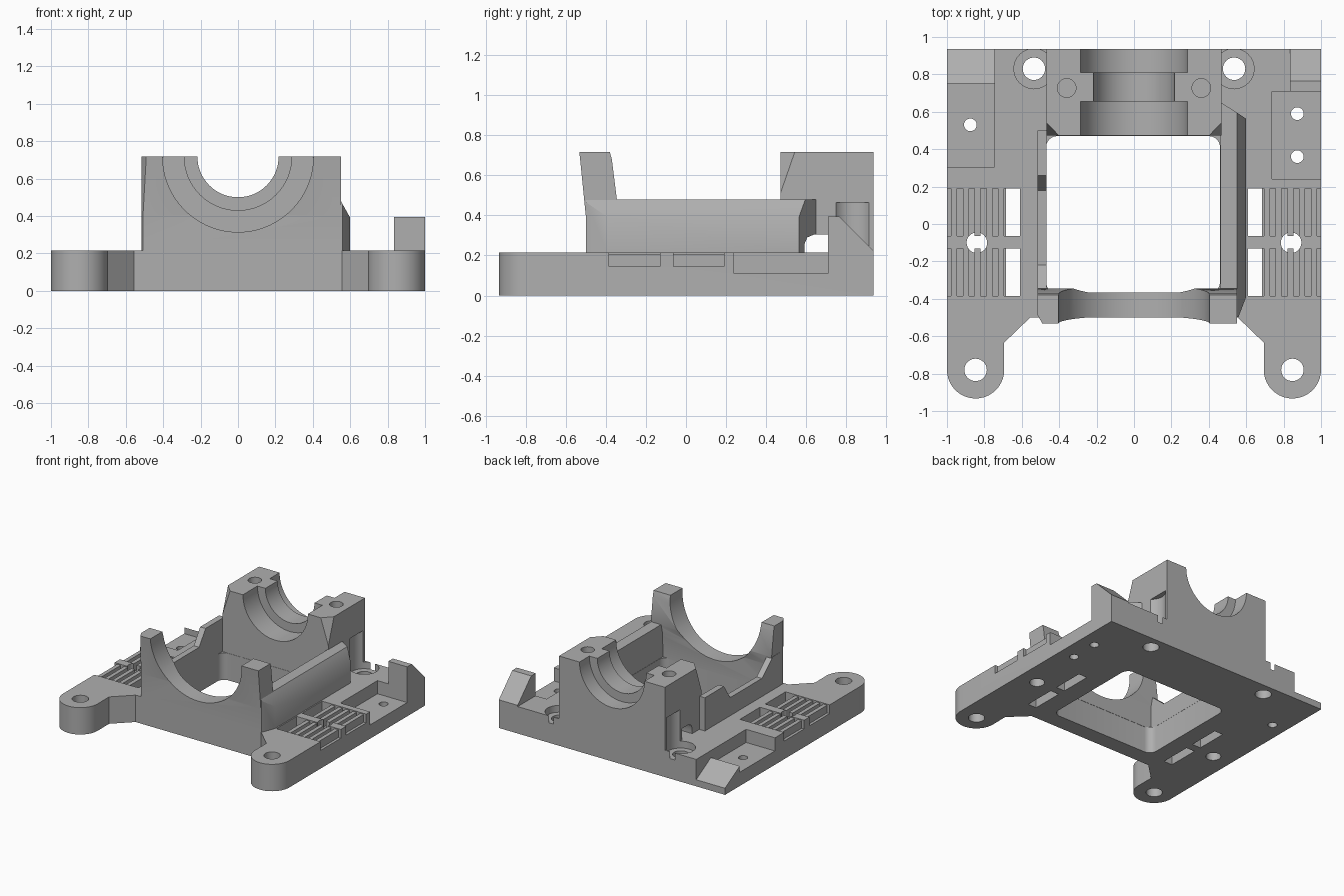
import bpy, math
from mathutils import Vector

cube = bpy.data.objects.get("Cube")
if cube:
    bpy.data.objects.remove(cube, do_unlink=True)

grey = bpy.data.materials.new("matte_grey")
grey.use_nodes = True
grey.diffuse_color = (0.43, 0.43, 0.43, 1)
grey.node_tree.nodes["Principled BSDF"].inputs["Base Color"].default_value = (0.43, 0.43, 0.43, 1)

TOP = 0.215    # plate thickness
SEAT = 0.21    # parts sink slightly into the plate
AXLE = 0.717   # height of the bore centre


def prism(name, pts, axis, lo, hi):
    """Extrude a 2D outline along x (y,z), y (x,z) or z (x,y)."""
    place = {"x": lambda a, b, c: (c, a, b), "y": lambda a, b, c: (a, c, b),
             "z": lambda a, b, c: (a, b, c)}[axis]
    n = len(pts)
    verts = [place(a, b, c) for c in (lo, hi) for a, b in pts]
    faces = [list(range(n)), list(range(n, 2 * n))]
    faces += [[i, (i + 1) % n, (i + 1) % n + n, i + n] for i in range(n)]
    mesh = bpy.data.meshes.new(name)
    mesh.from_pydata(verts, [], faces)
    obj = bpy.data.objects.new(name, mesh)
    bpy.context.collection.objects.link(obj)
    bpy.context.view_layer.objects.active = obj
    bpy.ops.object.select_all(action="DESELECT")
    obj.select_set(True)
    bpy.ops.object.mode_set(mode="EDIT")
    bpy.ops.mesh.select_all(action="SELECT")
    bpy.ops.mesh.normals_make_consistent(inside=False)
    bpy.ops.object.mode_set(mode="OBJECT")
    mesh.materials.append(grey)
    return obj


def box(name, x, y, z):
    return prism(name, [(x[0], y[0]), (x[1], y[0]), (x[1], y[1]), (x[0], y[1])], "z", *z)


def arc(cx, cy, r, start, end, n):
    return [(cx + r * math.cos(math.radians(start + (end - start) * i / n)),
             cy + r * math.sin(math.radians(start + (end - start) * i / n))) for i in range(n + 1)]


def rod(x, y, r, axis, lo, hi, n=32):
    return prism("cutter", arc(x, y, r, 0, 360, n)[:-1], axis, lo, hi)


def cut(obj, cutters):
    """Subtract the cutters, bake the result and remove them."""
    for c in cutters:
        c.hide_render = True
        m = obj.modifiers.new("cut", "BOOLEAN")
        m.operation, m.solver, m.object = "DIFFERENCE", "EXACT", c
    graph = bpy.context.evaluated_depsgraph_get()
    mesh = bpy.data.meshes.new_from_object(obj.evaluated_get(graph))
    obj.modifiers.clear()
    obj.data = mesh
    for c in cutters:
        bpy.data.objects.remove(c, do_unlink=True)
    bpy.context.view_layer.objects.active = obj
    bpy.ops.object.select_all(action="DESELECT")
    obj.select_set(True)
    bpy.ops.object.shade_smooth_by_angle(angle=math.radians(30))


# Base plate with two rounded front feet
half = [(0.555, -0.5), (0.695, -0.635)] + arc(0.847, -0.78, 0.153, 180, 360, 20) + [(1, 0.935)]
outline = half + [(-x, y) for x, y in reversed(half)]
base = prism("base_plate", outline, "z", 0, TOP)

# Central window with rounded corners
window = (arc(0.4, 0.41, 0.06, 0, 90, 6) + arc(-0.41, 0.41, 0.06, 90, 180, 6)
          + arc(-0.41, -0.31, 0.06, 180, 270, 6) + arc(0.4, -0.31, 0.06, 270, 360, 6))
cuts = [prism("cutter", window, "z", -1, 1)]
bays = [(-0.385, -0.13), (-0.063, 0.19)]
for s in (-1, 1):
    # Mounting holes and counterbores
    cuts += [rod(s * 0.847, -0.78, 0.06, "z", -1, 1), rod(s * 0.84, -0.1, 0.055, "z", -1, 1),
             rod(s * 0.535, 0.83, 0.06, "z", -1, 1), rod(s * 0.535, 0.83, 0.107, "z", 0.16, 1)]
    # Strap bays: shallow recess plus a slot through the plate
    for bay in bays:
        cuts += [box("cutter", sorted((s * 0.61, s * 1.1)), bay, (0.145, 1)),
                 box("cutter", sorted((s * 0.61, s * 0.685)), bay, (-1, 0.2))]
# Side pockets, their screw holes and the rear ramp
cuts += [box("cutter", (-1.1, -0.745), (0.305, 0.75), (0.11, 1)),
         box("cutter", (0.737, 1.1), (0.24, 0.708), (0.11, 1)),
         prism("cutter", [(0.749, 0.16), (0.94, 0.05), (0.94, 1), (0.749, 1)], "x", -1.1, -0.745),
         rod(-0.875, 0.53, 0.034, "z", -1, 1, 20),
         rod(0.873, 0.59, 0.034, "z", -1, 1, 20), rod(0.873, 0.36, 0.034, "z", -1, 1, 20)]
cut(base, cuts)

# Grip ribs in the strap bays
for s, side in ((-1, "right"), (1, "left")):
    for b, bay in enumerate(bays):
        for i in range(5):
            x = s * (0.71 + 0.063 * i)
            box(f"{side}_grip_rib_{b}_{i}", (x - 0.016, x + 0.016), bay, (0.14, 0.207))

# Raised stop at the rear corner
prism("rear_stop", [(0.708, 0.18), (0.935, 0.18), (0.935, 0.225), (0.765, 0.395), (0.708, 0.395)],
      "x", 0.833, 1)


def tunnel():
    profile = [(0.72, 0.2), (0.72, 0.305), (0.64, 0.305), (0.605, 0.29), (0.59, 0.255), (0.59, 0.2)]
    return prism("cutter", profile, "x", -1, 1)


# Rear bearing block with a stepped half bore
block = box("bearing_block", (-0.468, 0.468), (0.472, 0.935), (SEAT, AXLE))
cuts = [rod(0, AXLE, 0.217, "y", 0, 1.2, 64), tunnel()]
for span in ((0.4, 0.655), (0.81, 1.1)):
    cuts.append(rod(0, AXLE, 0.287, "y", *span, 64))
for s in (-1, 1):
    cuts += [rod(s * 0.535, 0.83, 0.107, "z", 0, 0.465), rod(s * 0.36, 0.727, 0.05, "z", 0.5, 1)]
    # Slanted front corner
    wedge = prism("cutter", [(s * 0.39, 0.465), (s * 0.48, 0.465), (s * 0.48, 0.56)], "z", 0.47, 0.73)
    for v in wedge.data.vertices:
        if v.co.z < 0.5:
            v.co = v.co.lerp(Vector((s * 0.48, 0.465, v.co.z)), 0.95)
    cuts.append(wedge)
cut(block, cuts)

# Front cradle with a wide half bore
cradle = prism("front_cradle", [(-0.5, SEAT), (-0.5, 0.4), (-0.532, AXLE), (-0.38, AXLE),
                                (-0.37, 0.68), (-0.345, 0.48), (-0.365, 0.4), (-0.368, SEAT)],
               "x", -0.515, 0.552)
cut(cradle, [rod(0, AXLE, 0.403, "y", -1, 0, 72),
             prism("cutter", [(-0.53, -0.46), (-0.53, -0.56), (-0.475, -0.56)], "z", TOP, 1)])

# Tall side wall with a slanted shoulder
wall = prism("left_wall", [(0.462, SEAT), (0.6, SEAT), (0.6, 0.39), (0.55, 0.48), (0.462, 0.48)],
             "y", -0.498, 0.66)
cut(wall, [prism("cutter", [(0.45, 0.66), (0.62, 0.55), (0.62, 0.8), (0.45, 0.8)], "z", 0, 1),
           prism("cutter", [(0.55, -0.52), (0.63, -0.52), (0.63, -0.31)], "z", TOP, 1), tunnel()])

# Thin opposite wall with a dropped middle
prism("right_wall", [(-0.45, SEAT), (0.5, SEAT), (0.5, 0.48), (0.26, 0.48), (0.18, 0.36),
                     (-0.22, 0.36), (-0.36, 0.48), (-0.45, 0.48)], "x", -0.517, -0.469)
